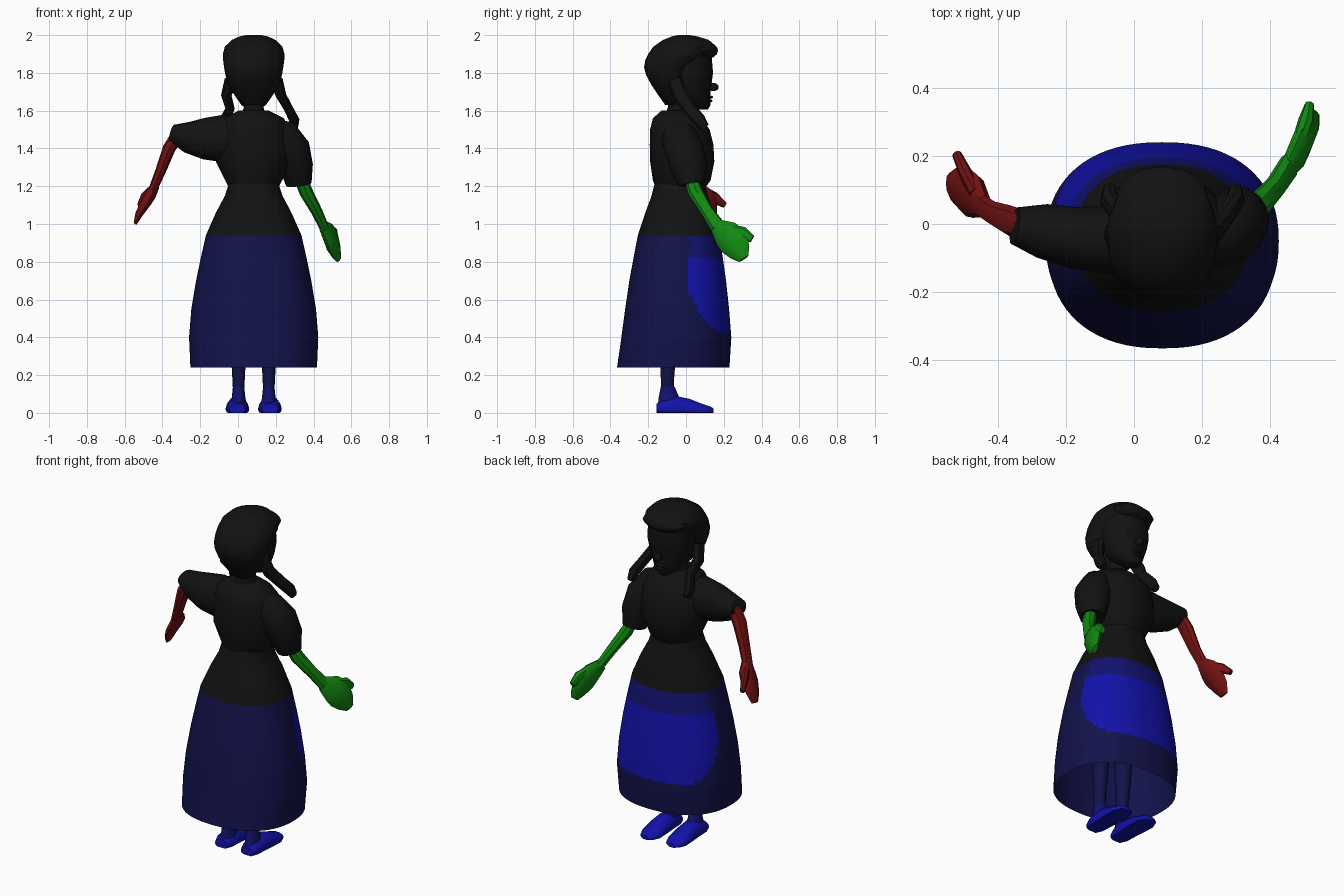
import bpy, bmesh, math
from mathutils import Vector

cube = bpy.data.objects.get("Cube")
if cube:
    bpy.data.objects.remove(cube)


def material(name, colour):
    m = bpy.data.materials.new(name)
    m.use_nodes = True
    m.diffuse_color = (*colour, 1)
    bsdf = m.node_tree.nodes["Principled BSDF"]
    bsdf.inputs["Base Color"].default_value = (*colour, 1)
    bsdf.inputs["Roughness"].default_value = 0.9
    return m


BLACK = material("black", (.006, .006, .006))
NAVY = material("navy", (.006, .006, .07))
MID = material("mid_blue", (.006, .006, .16))
BLUE = material("bright_blue", (.006, .006, .4))
GREEN = material("green", (.006, .25, .006))
RED = material("red", (.17, .006, .006))
X, Y, Z = Vector((1, 0, 0)), Vector((0, 1, 0)), Vector((0, 0, 1))
MIDX = .083


def finish(name, bm, mats, rule=None):
    if rule:
        for f in bm.faces:
            f.material_index = rule(f.calc_center_median())
    me = bpy.data.meshes.new(name)
    bm.to_mesh(me)
    bm.free()
    ob = bpy.data.objects.new(name, me)
    bpy.context.collection.objects.link(ob)
    for m in mats:
        me.materials.append(m)
    bpy.context.view_layer.objects.active = ob
    bpy.ops.object.select_all(action="DESELECT")
    ob.select_set(True)
    bpy.ops.object.shade_smooth_by_angle(angle=math.radians(40))
    return ob


def loft(name, secs, mats, side=X, n=12, axis=None, caps=True, rule=None, square=1, floor=None):
    """Skin elliptical sections (x, y, z, half width along side, half depth)."""
    bm = bmesh.new()
    pts = [Vector(s[:3]) for s in secs]
    rings = []
    for i, s in enumerate(secs):
        t = axis or (pts[min(i + 1, len(pts) - 1)] - pts[max(i - 1, 0)]).normalized()
        u = (side - t * side.dot(t)).normalized()
        v = t.cross(u)
        ring = []
        for k in range(n):
            a = math.tau * k / n
            c, d = (math.copysign(abs(w) ** square, w) for w in (math.cos(a), math.sin(a)))
            p = pts[i] + u * s[3] * c + v * s[4] * d
            if floor is not None:
                p.z = max(p.z, floor)
            ring.append(bm.verts.new(p))
        rings.append(ring)
    for lo, hi in zip(rings, rings[1:]):
        for k in range(n):
            j = (k + 1) % n
            bm.faces.new((lo[k], lo[j], hi[j], hi[k]))
    if caps:
        bm.faces.new(rings[0][::-1])
        bm.faces.new(rings[-1])
    return finish(name, bm, mats, rule)


def upright(rows):
    """Turn rows (z, half width, back y, front y) into sections."""
    return [(MIDX, (b + f) / 2, z, w, (f - b) / 2) for z, w, b, f in rows]


def densify(rows, steps):
    out = []
    for a, b in zip(rows, rows[1:]):
        out += [[p + (q - p) * k / steps for p, q in zip(a, b)] for k in range(steps)]
    return out + [rows[-1]]


def blob(name, centre, size, mat):
    bm = bmesh.new()
    bmesh.ops.create_uvsphere(bm, u_segments=12, v_segments=8, radius=1)
    for v in bm.verts:
        v.co = Vector(c + p * s for c, p, s in zip(centre, v.co, size))
    return finish(name, bm, [mat])


# Skirt, open below, with an apron on the +y side
def skirt_colour(c):
    if c.z > .94:
        return 0
    if c.y < .02:
        return 1
    if c.z > .82:
        return 2
    t = min((c.y - .02) / .2, 1)
    return 3 if c.z > .43 + .2 * (1 - t) ** 2.5 else 1


skirt_rows = [(.24, .335, -.365, .23), (.4, .342, -.342, .24), (.55, .33, -.322, .228),
              (.7, .305, -.3, .212), (.82, .28, -.278, .195), (.94, .253, -.255, .175),
              (1.06, .2, -.215, .145), (1.15, .152, -.182, .115), (1.22, .13, -.165, .1)]
loft("skirt", upright(densify(skirt_rows, 6)), [BLACK, NAVY, MID, BLUE], n=72, axis=Z,
     caps=False, rule=skirt_colour, square=.87)

# Bodice and neck
loft("bodice", upright([(1.19, .13, -.16, .1), (1.23, .15, -.175, .13), (1.33, .2, -.19, .15),
                        (1.42, .2, -.192, .145), (1.5, .19, -.19, .125), (1.56, .16, -.175, .08),
                        (1.6, .08, -.13, .03)]), [BLACK], n=20, axis=Z)
loft("neck", upright([(1.55, .07, -.12, .03), (1.62, .052, -.095, .015), (1.72, .055, -.09, .03)]),
     [BLACK], axis=Z)

# Puffed sleeves
loft("right_sleeve", [(.02, -.05, 1.46, .1, .1), (-.08, -.045, 1.452, .1, .125),
                      (-.18, -.04, 1.452, .09, .11), (-.27, -.02, 1.46, .08, .082),
                      (-.35, -.005, 1.482, .055, .045)], [BLACK], side=Y, n=16)
loft("left_sleeve", [(.15, -.05, 1.49, .07, .08), (.235, -.035, 1.455, .095, .1),
                     (.285, -.01, 1.39, .105, .1), (.31, .015, 1.3, .098, .088),
                     (.322, .03, 1.21, .07, .068)], [BLACK], side=Y, n=16)

# Bare arms with mitten-like hands
loft("left_arm", [(.325, .02, 1.26, .035, .035), (.36, .05, 1.17, .04, .036),
                  (.415, .11, 1.07, .034, .03), (.455, .17, .985, .042, .026)], [GREEN], side=Y, n=8)
loft("left_hand", [(.45, .16, .99, .04, .024), (.48, .21, .95, .075, .032),
                   (.5, .255, .905, .085, .032), (.52, .285, .85, .06, .024),
                   (.532, .305, .815, .03, .014)], [GREEN], side=Vector((.1, .7, .7)), n=8)
loft("left_thumb", [(.485, .24, .97, .03, .022), (.505, .3, .95, .036, .024),
                    (.515, .35, .92, .02, .014)], [GREEN], side=Z, n=8)
loft("right_arm", [(-.32, 0, 1.47, .04, .035), (-.365, .01, 1.4, .045, .034),
                   (-.41, .03, 1.28, .036, .028), (-.45, .055, 1.185, .035, .023)],
     [RED], side=Y, n=8)
loft("right_hand", [(-.44, .05, 1.2, .034, .024), (-.465, .08, 1.15, .068, .03),
                    (-.49, .095, 1.11, .075, .028), (-.525, .11, 1.05, .055, .02),
                    (-.543, .12, 1.005, .03, .01)], [RED], side=Vector((0, 1, .2)), n=8)
loft("right_thumb", [(-.465, .09, 1.17, .03, .02), (-.495, .15, 1.14, .03, .02),
                     (-.52, .205, 1.1, .016, .014)], [RED], side=Z, n=8)

# Head, facing +y
loft("face", upright([(1.605, .03, .05, .115), (1.63, .065, .0, .13), (1.68, .1, -.08, .128),
                      (1.74, .125, -.1, .135), (1.8, .135, -.1, .143), (1.9, .135, -.1, .135)]),
     [BLACK], n=20, axis=Z)
loft("hair", upright([(1.63, .05, -.11, -.04), (1.68, .1, -.145, -.01), (1.74, .135, -.185, .0),
                      (1.79, .15, -.212, .02), (1.83, .157, -.222, .05), (1.87, .162, -.215, .11),
                      (1.9, .163, -.2, .15), (1.94, .152, -.172, .16), (1.975, .115, -.12, .12),
                      (1.993, .075, -.075, .06), (2.0, .04, -.04, .02)]), [BLACK], n=24, axis=Z)
blob("hair_fringe", (MIDX, .085, 1.918), (.135, .085, .05), BLACK)
blob("nose", (MIDX, .145, 1.725), (.02, .028, .022), BLACK)
blob("upper_lip", (MIDX, .122, 1.672), (.032, .022, .009), BLACK)
blob("lower_lip", (MIDX, .12, 1.652), (.028, .02, .009), BLACK)

# Paired parts: eyes, pigtails, legs and shoes
for s, label in ((1, "left"), (-1, "right")):
    blob(label + "_eye", (MIDX + s * .05, .118, 1.775), (.024, .014, .014), BLACK)
    spread = .215 if s > 0 else .155
    loft(label + "_pigtail", [(MIDX + s * .12, -.06, 1.76, .035, .04),
                              (MIDX + s * .145, -.03, 1.68, .028, .04),
                              (MIDX + s * (spread - .03), .02, 1.61, .025, .035),
                              (MIDX + s * spread, .07, 1.55, .028, .035),
                              (MIDX + s * spread, .1, 1.51, .02, .025)], [BLACK], n=8)
    cx = MIDX + s * .08
    loft(label + "_leg", [(cx, -.098, .08, .028, .033), (cx, -.098, .2, .034, .038),
                          (cx, -.09, .4, .045, .05), (cx, -.08, .9, .06, .065)],
         [NAVY], n=10, axis=Z)
    loft(label + "_ankle", [(cx + s * .003, -.08, .03, .05, .07), (cx, -.09, .08, .036, .055),
                            (cx, -.097, .14, .03, .036)], [MID], n=12, axis=Z)
    toe = cx + s * .006
    loft(label + "_shoe", [(toe, -.155, .02, .042, .03), (toe, -.12, .025, .055, .045),
                           (toe, -.05, .03, .056, .06), (toe, .02, .025, .062, .05),
                           (toe, .09, .015, .062, .032), (toe, .13, .012, .045, .022),
                           (toe, .145, .01, .022, .014)],
         [BLUE], n=14, axis=-Y, floor=0)
